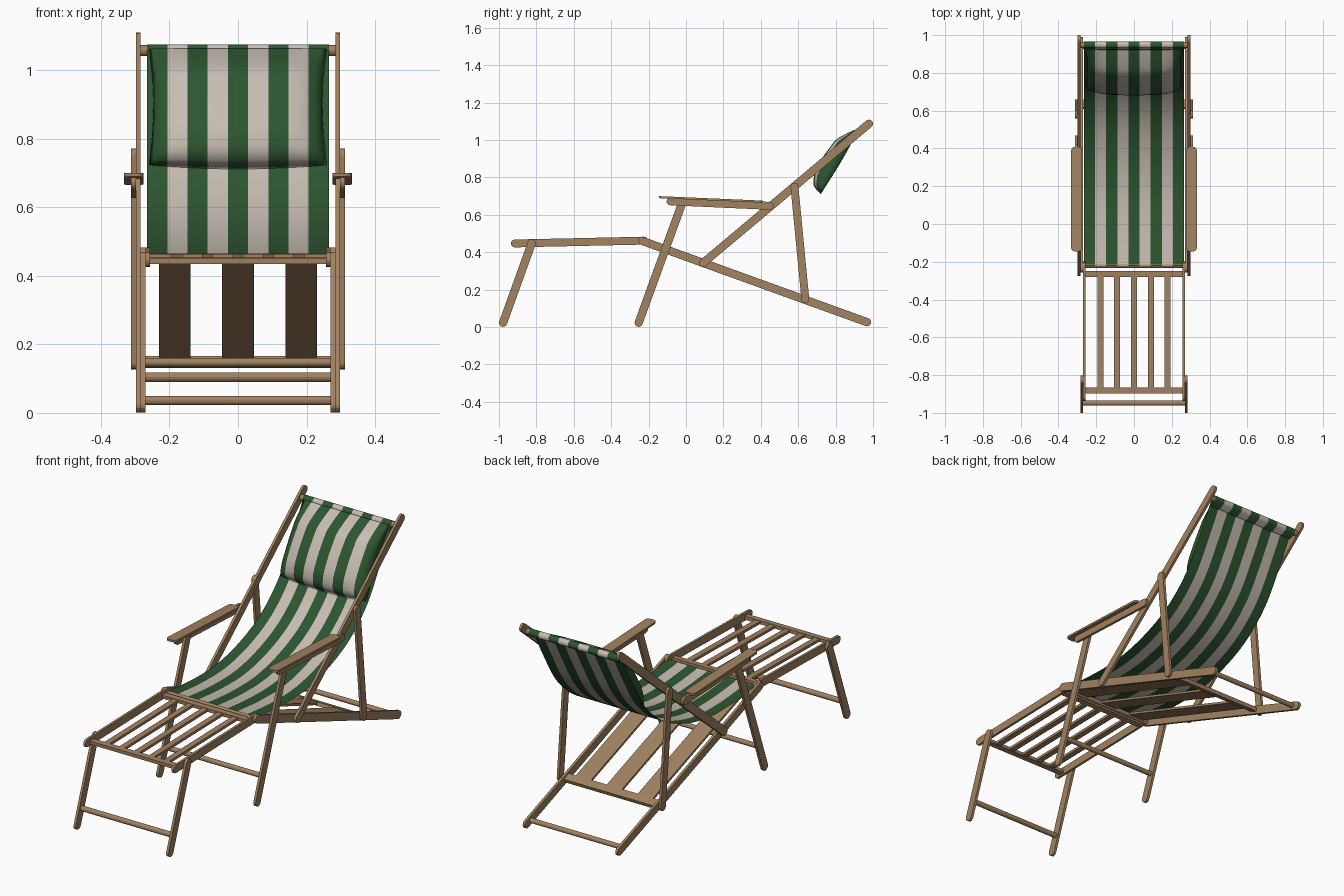
import bpy, bmesh, math
from mathutils import Vector

if "Cube" in bpy.data.objects:
    bpy.data.objects.remove(bpy.data.objects["Cube"])

def mat(name, c):
    m = bpy.data.materials.new(name)
    m.diffuse_color = (*c, 1)
    m.use_nodes = True
    m.node_tree.nodes["Principled BSDF"].inputs["Base Color"].default_value = m.diffuse_color
    return m

WOOD = mat("wood", (0.36, 0.225, 0.12))
GREEN = mat("green canvas", (0.026, 0.092, 0.03))
CREAM = mat("cream canvas", (0.57, 0.51, 0.45))

def make(name, verts, faces, mats):
    me = bpy.data.meshes.new(name)
    me.from_pydata(verts, [], faces)
    bm = bmesh.new()
    bm.from_mesh(me)
    bmesh.ops.remove_doubles(bm, verts=bm.verts, dist=1e-5)
    bmesh.ops.recalc_face_normals(bm, faces=bm.faces)
    bm.to_mesh(me)
    bm.free()
    ob = bpy.data.objects.new(name, me)
    bpy.context.collection.objects.link(ob)
    for m in mats:
        me.materials.append(m)
    return ob

def prism(name, loop_a, loop_b):
    n = len(loop_a)
    faces = [list(range(n)), list(range(n, 2 * n))]
    faces += [[i, (i + 1) % n, n + (i + 1) % n, n + i] for i in range(n)]
    return make(name, loop_a + loop_b, faces, [WOOD])

def bar(name, a, b, x0, x1, r=0.021):
    """Round-ended flat bar in the side plane, from a to b, between x0 and x1."""
    ang = math.atan2(b[1] - a[1], b[0] - a[0])
    pts = []
    for c, off in ((b, -math.pi / 2), (a, math.pi / 2)):
        for i in range(9):
            t = ang + off + math.pi * i / 8
            pts.append((c[0] + r * math.cos(t), c[1] + r * math.sin(t)))
    return prism(name, [(x0, *p) for p in pts], [(x1, *p) for p in pts])

def rod(name, y, z, w, r):
    pts = [(y + r * math.cos(i * math.pi / 6), z + r * math.sin(i * math.pi / 6)) for i in range(12)]
    return prism(name, [(-w, *p) for p in pts], [(w, *p) for p in pts])

def plank(name, a, b, x0, x1, t):
    """Flat board with square ends; t is its thickness."""
    d = (Vector(b) - Vector(a)).normalized()
    n = Vector((-d.y, d.x)) * t / 2
    pts = [Vector(a) + n, Vector(b) + n, Vector(b) - n, Vector(a) - n]
    return prism(name, [(x0, *p) for p in pts], [(x1, *p) for p in pts])

# side members, in three layers of thin bars on each side
L0, L1, L2, L3, L4 = 0.257, 0.270, 0.284, 0.298, 0.312
for s, side in ((-1, "left"), (1, "right")):
    bar(f"footrest_rail_{side}", (-0.915, 0.447), (-0.225, 0.462), s * L0, s * L1)
    bar(f"footrest_leg_{side}", (-0.825, 0.448), (-0.978, 0.023), s * L1, s * L2, 0.022)
    bar(f"base_rail_{side}", (-0.235, 0.461), (0.968, 0.026), s * L1, s * L2, 0.022)
    bar(f"back_rail_{side}", (0.092, 0.343), (0.978, 1.087), s * L2, s * L3, 0.022)
    bar(f"front_leg_{side}", (-0.02, 0.665), (-0.253, 0.023), s * L2, s * L3, 0.022)
    bar(f"back_strut_{side}", (0.58, 0.75), (0.638, 0.148), s * L3, s * L4)
    bar(f"arm_beam_{side}", (-0.083, 0.672), (0.448, 0.648), s * L3, s * L4)

    # armrest board with rounded corners
    cx, cy, hx, hy, r = s * 0.304, 0.132, 0.029, 0.277, 0.02
    loop = []
    for k, (qx, qy) in enumerate(((1, 1), (-1, 1), (-1, -1), (1, -1))):
        for i in range(5):
            t = (k + i / 4) * math.pi / 2
            loop.append((cx + qx * (hx - r) + r * math.cos(t), cy + qy * (hy - r) + r * math.sin(t)))
    top = [(x, y, 0.695 - 0.043 * (y + 0.145)) for x, y in loop]
    prism(f"armrest_{side}", [(x, y, z + 0.005) for x, y, z in top], [(x, y, z - 0.006) for x, y, z in top])

# cross rods
rod("footrest_leg_rod", -0.948, 0.104, L1, 0.014)
rod("front_leg_rod", -0.208, 0.147, L2, 0.013)
rod("base_end_rod", 0.94, 0.036, L1, 0.013)
rod("top_rod", 0.948, 1.057, L2 + 0.002, 0.016)
rod("seat_front_rod", -0.222, 0.452, L1, 0.012)

# footrest frame and slats
plank("footrest_slat_back", (-0.28, 0.455), (-0.248, 0.456), -L0, L0, 0.018)
plank("footrest_slat_front", (-0.898, 0.443), (-0.866, 0.444), -L0, L0, 0.018)
for i in range(5):
    x = (i - 2) * 0.089
    plank(f"footrest_slat_{i + 1}", (-0.866, 0.444), (-0.28, 0.455), x - 0.016, x + 0.016, 0.014)

# base slats and their rear cross bar
plank("base_cross_bar", (0.612, 0.157), (0.655, 0.141), -L1, L1, 0.02)
for i in range(3):
    x = (i - 1) * 0.185
    plank(f"base_slat_{i + 1}", (-0.2, 0.446), (0.615, 0.156), x - 0.046, x + 0.046, 0.012)

# canvas: smooth path through a few points
W, STRIPES = 0.265, 9

def spline(pts, steps):
    p = [Vector(q) for q in pts]
    p = [2 * p[0] - p[1]] + p + [2 * p[-1] - p[-2]]
    out = []
    for i in range(1, len(p) - 2):
        for k in range(steps):
            t = k / steps
            a, b, c, d = p[i - 1:i + 3]
            out.append(0.5 * (2 * b + (c - a) * t + (2 * a - 5 * b + 4 * c - d) * t * t
                              + (3 * b - a - 3 * c + d) * t ** 3))
    return out + [p[-2]]

def stripe(ob):
    for f in ob.data.polygons:
        k = int((f.center.x + W) / (2 * W) * STRIPES)
        f.material_index = k % 2
        f.use_smooth = True

def grid_faces(rows, cols, base=0):
    return [[base + i * cols + j, base + i * cols + j + 1, base + (i + 1) * cols + j + 1, base + (i + 1) * cols + j]
            for i in range(rows - 1) for j in range(cols - 1)]

# sling, wrapped over the top rod
path = spline([(-0.222, 0.465), (-0.19, 0.458), (0.0, 0.443), (0.2, 0.448), (0.4, 0.495),
               (0.58, 0.58), (0.73, 0.715), (0.84, 0.89), (0.93, 1.055)], 5)
path += [Vector((0.948 + 0.019 * math.cos(t), 1.057 + 0.019 * math.sin(t)))
         for t in (2.5, 1.9, 1.3, 0.7, 0.1, -0.5, -1.1)]
path.append(Vector((0.925, 1.025)))
xs = [-W + 2 * W * i / STRIPES for i in range(STRIPES + 1)]
verts = [(x, *p) for p in path for x in xs]
stripe(make("sling", verts, grid_faces(len(path), len(xs)), [GREEN, CREAM]))

# head pillow: padded front over a flat back, blunt at the lower edge
back = spline([(0.724, 0.71), (0.84, 0.896), (0.928, 1.06)], 8)
n = len(back)
depth = spline([(0, 0.0), (0.03, 0.05), (0.15, 0.085), (0.4, 0.096), (0.7, 0.08), (0.9, 0.035), (1, 0.004)], 6)

def depth_at(v):
    return min(depth, key=lambda q: abs(q.x - v)).y

px = []
for a, b in zip(xs, xs[1:]):
    px += [a + (b - a) * k / 3 for k in range(3)]
px.append(W)
vs = [0, 0.015, 0.04, 0.08] + [0.08 + 0.92 * i / 14 for i in range(1, 15)]
front_v, back_v = [], []
for v in vs:
    f = v * (n - 1)
    i = min(int(f), n - 2)
    p = back[i].lerp(back[i + 1], f - i)
    d = (back[i + 1] - back[i]).normalized()
    nrm = Vector((-d.y, d.x))
    half = 0.259 - 0.012 * math.sin(math.pi * v)
    for x in px:
        u = x / W
        q = p + nrm * (0.003 + depth_at(v) * max(0, 1 - abs(u) ** 4) ** 0.5) + d * 0.014 * u * u * (1 - v)
        b = p + nrm * 0.003 + d * 0.014 * u * u * (1 - v)
        xx = max(-half, min(half, x))
        front_v.append((xx, *q))
        back_v.append((xx, *b))
faces = grid_faces(len(vs), len(px)) + grid_faces(len(vs), len(px), len(front_v))
stripe(make("head_pillow", front_v + back_v, faces, [GREEN, CREAM]))
